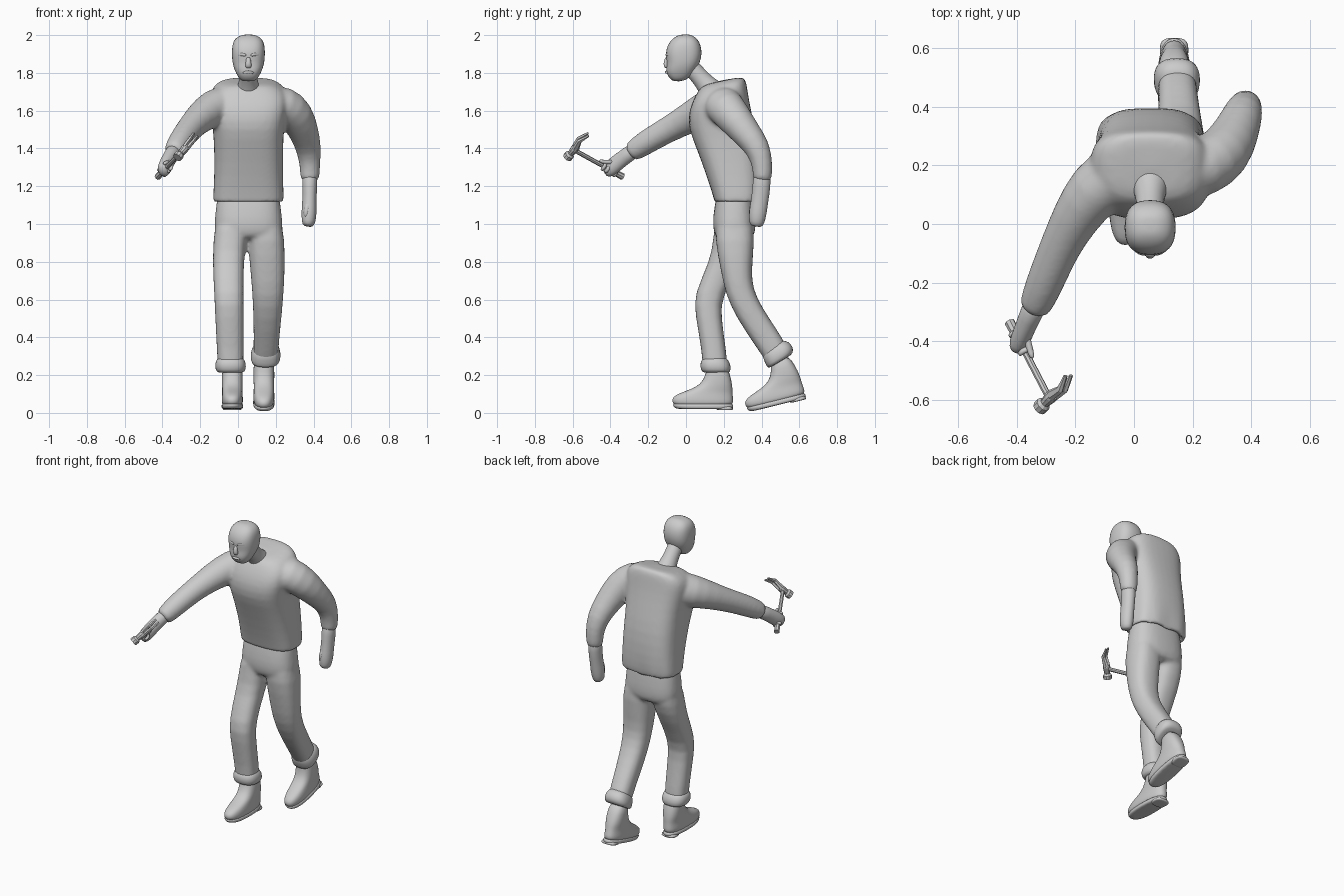
import bpy, bmesh
from math import sin, cos, pi, radians
from mathutils import Vector, Matrix

SIDES = 20


def finish(name, rings, sub=1, matrix=None):
    """Skin a list of vertex rings, cap both ends and smooth the result."""
    bm = bmesh.new()
    vs = [[bm.verts.new(p) for p in r] for r in rings]
    n = len(vs[0])
    for a, b in zip(vs, vs[1:]):
        for i in range(n):
            bm.faces.new((a[i], a[(i + 1) % n], b[(i + 1) % n], b[i]))
    bm.faces.new(vs[0])
    bm.faces.new(vs[-1])
    bmesh.ops.recalc_face_normals(bm, faces=bm.faces)
    if matrix:
        bm.transform(matrix)
    me = bpy.data.meshes.new(name)
    bm.to_mesh(me)
    bm.free()
    for p in me.polygons:
        p.use_smooth = sub > 0
    ob = bpy.data.objects.new(name, me)
    bpy.context.collection.objects.link(ob)
    if sub:
        m = ob.modifiers.new("smooth", 'SUBSURF')
        m.levels = m.render_levels = sub
    return ob


def stack(name, rows, power=2.3, matrix=None, ripple=0):
    """Loft of level sections: (z, x0, x1, y0, y1, slope of z along y)."""
    rings = []
    for k, row in enumerate(rows):
        z, x0, x1, y0, y1 = row[:5]
        slope = row[5] if len(row) > 5 else 0
        ring = []
        for i in range(SIDES):
            t = 2 * pi * i / SIDES
            c, s = cos(t), sin(t)
            dx = abs(c) ** (2 / power) * (1 if c > 0 else -1) * (x1 - x0) / 2
            dy = abs(s) ** (2 / power) * (1 if s > 0 else -1) * (y1 - y0) / 2
            w = ripple * (-1) ** i * max(0, s) if k < 4 else 0
            ring.append(((x0 + x1) / 2 + dx, (y0 + y1) / 2 + dy + w, z + dy * slope + w))
        rings.append(ring)
    return finish(name, rings, 1, matrix)


def tube(name, pts, sides=14, sub=1, side=(1, 0, 0)):
    """Loft along a path: (x, y, z, radius along side, radius across)."""
    P = [Vector(p[:3]) for p in pts]
    rings = []
    for i, p in enumerate(pts):
        d = (P[min(i + 1, len(P) - 1)] - P[max(i - 1, 0)]).normalized()
        v = d.cross(Vector(side)).normalized()
        u = v.cross(d)
        rb = p[4] if len(p) > 4 else p[3]
        rings.append([P[i] + u * p[3] * cos(2 * pi * k / sides) + v * rb * sin(2 * pi * k / sides)
                      for k in range(sides)])
    return finish(name, rings, sub)


def fuse(parts, voxel, rounds):
    """Join overlapping parts into one continuous cloth surface."""
    bpy.ops.object.select_all(action='DESELECT')
    for p in parts:
        p.select_set(True)
    bpy.context.view_layer.objects.active = parts[0]
    bpy.ops.object.join()
    m = parts[0].modifiers.new("fuse", 'REMESH')
    m.mode, m.voxel_size, m.use_smooth_shade = 'VOXEL', voxel, True
    m = parts[0].modifiers.new("relax", 'SMOOTH')
    m.factor, m.iterations = .5, rounds


# Shirt body leaning forward with a rippled back hem, fused with both sleeves
shirt = stack("shirt", [
    (1.17, -.09, .20, .19, .34), (1.115, -.12, .23, .165, .365),
    (1.105, -.132, .242, .152, .385), (1.14, -.134, .244, .145, .395),
    (1.25, -.127, .24, .11, .40), (1.40, -.127, .24, .055, .39),
    (1.52, -.135, .245, .012, .36, .1), (1.62, -.155, .265, .012, .335, .2),
    (1.69, -.155, .265, .035, .325, .25), (1.738, -.12, .23, .065, .315, .25),
    (1.762, -.06, .17, .09, .295, .2)], 3, ripple=.008)
sleeve_l = tube("sleeve_left", [
    (.16, .18, 1.64, .09, .11), (.245, .195, 1.635, .105), (.31, .24, 1.58, .10),
    (.352, .32, 1.48, .08), (.375, .385, 1.40, .07), (.382, .405, 1.31, .057),
    (.38, .405, 1.25, .053), (.38, .40, 1.225, .046)], side=(.6, -.2, .77))
sleeve_r = tube("sleeve_right", [
    (-.02, .18, 1.63, .10), (-.10, .15, 1.625, .11), (-.165, .08, 1.595, .095),
    (-.235, -.04, 1.53, .075), (-.275, -.13, 1.48, .069), (-.31, -.215, 1.43, .066),
    (-.335, -.275, 1.39, .058), (-.345, -.295, 1.375, .05)], side=(.8, -.5, 0))
fuse([shirt, sleeve_l, sleeve_r], .011, 5)

# Trousers: hips and two legs fused together
hips = stack("trousers", [
    (1.2, -.10, .21, .17, .35), (1.12, -.115, .225, .155, .36),
    (1.03, -.125, .235, .14, .37), (.96, -.128, .242, .143, .37),
    (.91, -.10, .215, .165, .35)], 2.6)
leg_l = stack("trouser_leg_left", [
    (1.04, .05, .23, .16, .355), (.92, .05, .248, .15, .365), (.75, .065, .249, .185, .347),
    (.64, .075, .242, .21, .355, .25), (.53, .08, .234, .27, .40, .5),
    (.40, .083, .219, .362, .485, .6), (.31, .08, .215, .42, .54, .6),
    (.285, .09, .2, .44, .54, .6)], 2.5)
leg_r = stack("trouser_leg_right", [
    (1.04, -.12, .06, .15, .355), (.92, -.13, .048, .145, .345), (.80, -.136, .03, .125, .295),
    (.62, -.126, .03, .04, .19, -.1), (.52, -.122, .03, .048, .185),
    (.32, -.112, .03, .085, .215), (.25, -.108, .03, .085, .22), (.23, -.1, .02, .1, .21)], 2.5)
fuse([hips, leg_l, leg_r], .011, 6)

# Turned-up cuffs
stack("trouser_cuff_left", [
    (.36, .095, .205, .405, .505, .6), (.335, .073, .222, .405, .545, .6),
    (.305, .065, .228, .42, .568, .6), (.275, .068, .222, .432, .568, .6),
    (.272, .09, .20, .455, .545, .6)], 2.5)
stack("trouser_cuff_right", [
    (.30, -.10, .02, .10, .205), (.28, -.117, .037, .08, .225),
    (.248, -.124, .045, .072, .24), (.212, -.114, .036, .085, .235),
    (.215, -.09, .01, .105, .215)], 2.5)

# Boots: uppers, soles and heels in one local frame, placed per foot
upper = [(.27, -.05, .05, .115, .21), (.20, -.056, .056, .105, .235), (.15, -.056, .056, .075, .245),
         (.125, -.054, .054, .025, .247), (.105, -.054, .054, -.035, .248), (.085, -.056, .056, -.072, .25),
         (.06, -.057, .057, -.076, .252), (.03, -.052, .052, -.066, .247)]
sole = [(.05, -.05, .05, -.068, .245), (.045, -.058, .058, -.074, .252),
        (.024, -.058, .058, -.06, .252), (.02, -.05, .05, -.05, .245)]
place = {
    "right": Matrix.Translation((-.03, 0, 0)),
    "left": Matrix.Translation((.137, .38, -.006)) @ Matrix.Rotation(radians(14), 4, 'X')
    @ Matrix.Translation((0, .02, 0))}
for lr, m in place.items():
    stack("boot_" + lr, upper, 2.5, m)
    stack("boot_sole_" + lr, sole, 2.5, m)
    stack("boot_heel_" + lr, [(.04, -.05, .05, .16, .248), (.016, -.05, .05, .16, .25),
                              (.014, -.045, .045, .165, .245)], 3, m)

# Left hand, hanging and loosely closed
tube("hand_left", [
    (.38, .405, 1.29, .045), (.38, .40, 1.20, .04, .05), (.378, .39, 1.12, .038, .046),
    (.376, .38, 1.06, .042, .049), (.374, .375, 1.01, .037, .042), (.37, .37, .985, .026, .032)])
tube("thumb_left", [(.372, .36, 1.12, .016), (.362, .345, 1.07, .017), (.358, .35, 1.03, .012)], 8)

# Right hand reaching forward
tube("hand_right", [
    (-.33, -.26, 1.40, .045), (-.36, -.325, 1.355, .038, .042), (-.378, -.37, 1.32, .036, .045),
    (-.392, -.405, 1.29, .035, .045), (-.402, -.435, 1.275, .025, .034)], side=(.8, -.5, 0))

# Hammer: shaft, striking face and claw
a, b = Vector((-.425, -.335, 1.25)), Vector((-.283, -.607, 1.40))
shaft = (b - a).normalized()
tube("hammer_handle", [(*a, .018), (*a.lerp(b, .3), .015), (*a.lerp(b, .35), .012), (*b, .012)], 8, 0)
face, mid, tip = Vector((-.322, -.628, 1.352)), Vector((-.285, -.592, 1.395)), Vector((-.22, -.525, 1.478))
tube("hammer_face", [(*face, .026), (*face.lerp(mid, .35), .026), (*face.lerp(mid, .5), .017),
                     (*mid, .022), (*mid.lerp(tip, .15), .02)], 10, 0, shaft)
across = shaft.cross(tip - mid).normalized()
for s, lr in ((-1, "left"), (1, "right")):
    c1 = mid.lerp(tip, .1) + across * .009 * s
    c2 = mid.lerp(tip, .55) + across * .011 * s + shaft * .012
    c3 = tip + across * .012 * s - shaft * .01
    tube("hammer_claw_" + lr, [(*c1, .02, .012), (*c2, .014, .011), (*c3, .005, .008)], 6, 0, shaft)

# Fingers and thumb wrapped round the handle
up = across.cross(shaft)
for i in range(4):
    c = a.lerp(b, .16 + .075 * i)
    pts = [c + (across * cos(t) + up * sin(t)) * .026 for t in (-.5, .6, 1.7, 2.8, 3.9)]
    tube("finger_right", [(*p, .011) for p in pts], 8, 1, shaft)
c = a.lerp(b, .40)
tube("thumb_right", [(-.372, -.36, 1.33, .014), (*(c + up * .024), .013),
                     (*(c + up * .018 + shaft * .035), .009)], 8)

# Neck
tube("neck", [(.055, .17, 1.67, .085), (.055, .125, 1.715, .062), (.055, .085, 1.765, .048),
              (.055, .035, 1.82, .048), (.055, 0, 1.86, .048)])

# Head with brow, nose and lips
stack("head", [
    (1.755, .022, .088, -.06, -.01, .1), (1.772, .004, .106, -.086, .02, .1),
    (1.80, -.012, .122, -.106, .042), (1.83, -.024, .134, -.104, .062),
    (1.86, -.031, .141, -.101, .076), (1.90, -.034, .144, -.110, .085),
    (1.945, -.032, .142, -.1, .08), (1.98, -.02, .13, -.075, .062),
    (1.998, .01, .10, -.045, .035), (2.003, .035, .075, -.025, .02)], 2.5)
tube("nose", [(.055, -.096, 1.885, .012), (.055, -.105, 1.86, .014), (.055, -.107, 1.838, .019, .014),
              (.055, -.1, 1.825, .014, .008)], 10)
tube("lips", [(.025, -.094, 1.799, .005), (.04, -.103, 1.803, .008), (.055, -.105, 1.804, .009),
              (.07, -.103, 1.803, .008), (.085, -.094, 1.799, .005)], 8, 1, (0, 0, 1))
for s, lr in ((-1, "right"), (1, "left")):
    tube("brow_" + lr, [(.055 + s * .008, -.102, 1.892, .009), (.055 + s * .035, -.099, 1.9, .011),
                        (.055 + s * .066, -.074, 1.894, .007)], 8, 1, (0, 0, 1))
